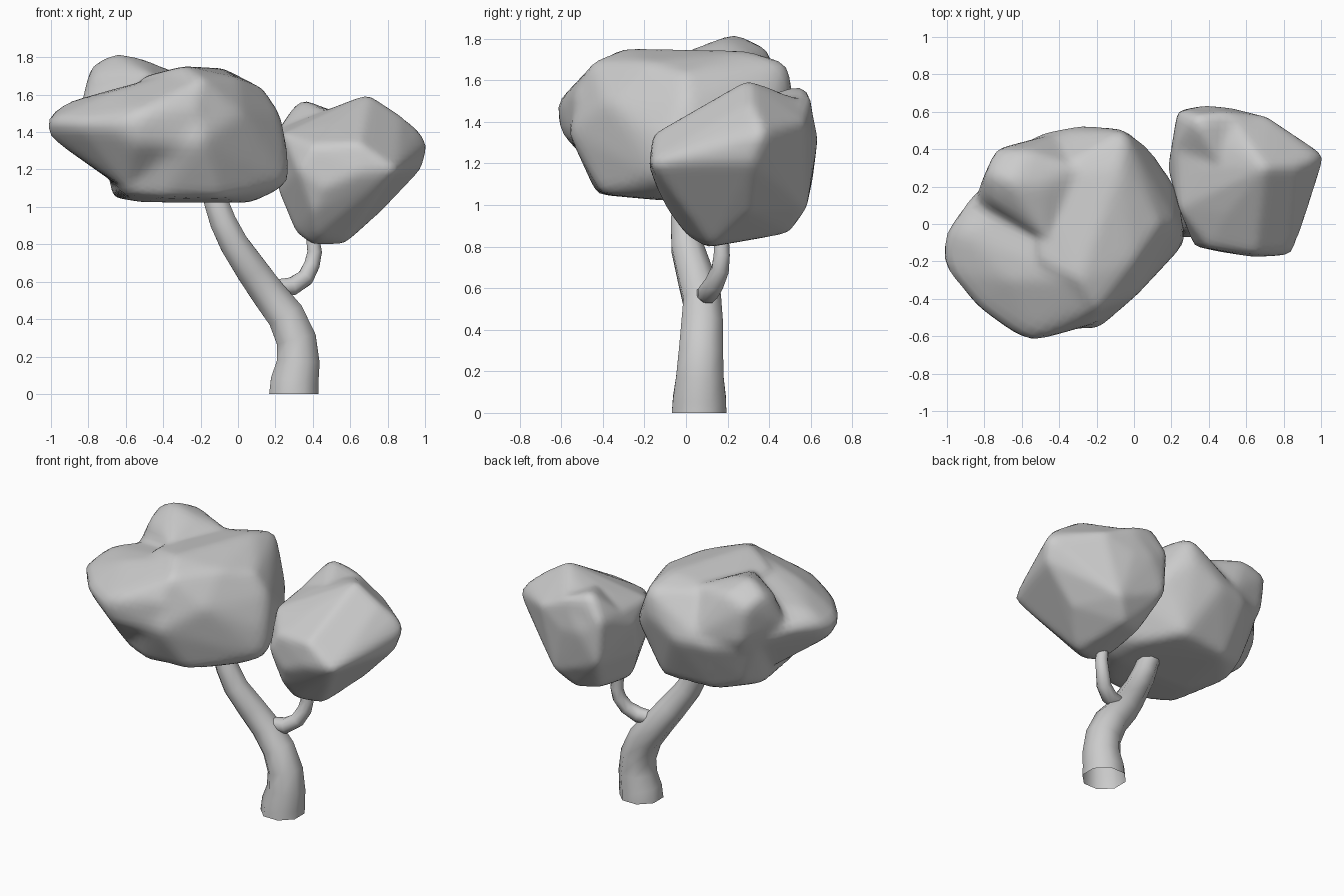
import bpy, bmesh, math
from mathutils import Vector
from mathutils.bvhtree import BVHTree


def finish(bm, name, angle):
    bmesh.ops.recalc_face_normals(bm, faces=bm.faces)
    mesh = bpy.data.meshes.new(name)
    bm.to_mesh(mesh)
    bm.free()
    obj = bpy.data.objects.new(name, mesh)
    bpy.context.collection.objects.link(obj)
    bpy.ops.object.select_all(action='DESELECT')
    obj.select_set(True)
    bpy.context.view_layer.objects.active = obj
    bpy.ops.object.shade_smooth_by_angle(angle=math.radians(angle))


def limb(name, path, sides):
    """Loft open tapered rings along (x, y, z, radius) points."""
    bm = bmesh.new()
    pts = [Vector(p[:3]) for p in path]
    rings = []
    for i, p in enumerate(pts):
        t = pts[min(i + 1, len(pts) - 1)] - pts[max(i - 1, 0)]
        if p.z == 0:
            t = Vector((0, 0, 1))
        t.normalize()
        v = (Vector((0, 1, 0)) - t * t.y).normalized()
        u = v.cross(t)
        ring = []
        for k in range(sides):
            a = math.tau * (k + 0.5) / sides
            ring.append(bm.verts.new(p + (u * math.cos(a) + v * math.sin(a)) * path[i][3]))
        rings.append(ring)
    for a, b in zip(rings, rings[1:]):
        for k in range(sides):
            n = (k + 1) % sides
            bm.faces.new((a[k], a[n], b[n], b[k]))
    finish(bm, name, 50)


def foliage(name, center, lobes):
    """Wrap a ball around the outside of several convex lobes."""
    center = Vector(center)
    trees = []
    for pts in lobes:
        hull = bmesh.new()
        for p in pts:
            hull.verts.new(p)
        bmesh.ops.convex_hull(hull, input=hull.verts)
        trees.append(BVHTree.FromBMesh(hull))
        hull.free()
    bm = bmesh.new()
    bmesh.ops.create_icosphere(bm, subdivisions=5, radius=1)
    for v in bm.verts:
        d = v.co.normalized()
        hits = [t.ray_cast(center + d * 3, -d, 3)[3] for t in trees]
        v.co = center + d * (3 - min(h for h in hits if h is not None))
    for _ in range(2):
        bmesh.ops.smooth_vert(bm, verts=bm.verts, factor=0.4,
                              use_axis_x=True, use_axis_y=True, use_axis_z=True)
    finish(bm, name, 60)


# Trunk and side branch
limb("trunk", [(.298, .063, 0, .142), (.303, .065, .07, .138), (.322, .067, .17, .124),
               (.312, .072, .29, .115), (.255, .078, .42, .108), (.16, .078, .54, .098),
               (.075, .045, .66, .092), (-.02, .005, .8, .082), (-.08, -.002, .92, .076),
               (-.115, 0, 1.02, .07), (-.14, .01, 1.1, .065)], 8)
limb("side_branch", [(.2, .09, .57, .045), (.29, .105, .575, .052), (.36, .135, .62, .048),
                     (.395, .165, .69, .045), (.41, .172, .76, .042), (.40, .172, .83, .038),
                     (.4, .18, .88, .035)], 8)

# Large crown: main mass, left lobe, rear top knob
main = [(-.2, -.57, 1.35), (-.4, -.55, 1.35), (.02, -.38, 1.5), (.28, -.1, 1.12), (.27, -.08, 1.3),
        (.23, 0, 1.5), (.23, .2, 1.3), (.09, .4, 1.4), (-.06, .51, 1.52), (-.28, .53, 1.4),
        (-.5, .49, 1.4), (-.64, .41, 1.4), (-.75, .28, 1.4), (.07, -.1, 1.02), (.06, .15, 1.03),
        (-.52, -.1, 1.025), (-.67, .1, 1.05), (-.4, -.43, 1.05), (-.1, -.4, 1.05),
        (-.45, .34, 1.04), (-.1, .38, 1.05), (-.62, -.35, 1.07), (-.64, .27, 1.1),
        (-.29, -.3, 1.755), (-.2, -.46, 1.69), (-.08, .3, 1.745), (.14, 0, 1.63),
        (-.05, .49, 1.69), (-.5, -.2, 1.7), (-.5, .25, 1.68), (0, -.2, 1.69)]
left = [(-1.02, -.04, 1.48), (-1.02, -.26, 1.46), (-1.02, -.15, 1.38), (-.87, -.44, 1.45),
        (-.7, -.56, 1.45), (-.55, -.63, 1.5), (-.55, -.61, 1.35), (-.92, -.05, 1.56),
        (-.66, -.3, 1.62), (-.76, -.2, 1.2), (-.9, .12, 1.5), (-.58, .1, 1.07), (-.6, -.37, 1.1),
        (-.2, -.53, 1.54), (-.2, -.53, 1.3), (-.3, -.3, 1.73), (-.2, -.45, 1.68),
        (-.45, .2, 1.65), (-.74, .28, 1.4)]
knob = [(-.66, .23, 1.83), (-.79, .27, 1.76), (-.74, .4, 1.7), (-.77, .12, 1.7), (-.58, .39, 1.76),
        (-.5, .2, 1.79), (-.44, .25, 1.74), (-.6, .06, 1.75), (-.82, .22, 1.58),
        (-.7, .41, 1.45), (-.4, .49, 1.45), (-.45, -.1, 1.7), (-.3, .3, 1.71),
        (-.86, .1, 1.48), (-.6, .2, 1.1)]
foliage("large_crown", (-.38, 0, 1.38), [main, left, knob])

# Small crown: main mass and rear corner peak
small = [(.26, .61, 1.3), (.38, .635, 1.32), (.52, .62, 1.3), (.72, .57, 1.4), (1.02, .37, 1.34),
         (.99, .32, 1.21), (.97, .35, 1.41), (.89, 0, 1.26), (.85, -.17, 1.2), (.65, -.18, 1.18),
         (.65, -.16, 1.34), (.32, -.12, 1.2), (.4, -.13, 1.33), (.24, .08, 1.39), (.18, .3, 1.3),
         (.22, .2, 1.08), (.57, .12, .8), (.4, .1, .795), (.31, .15, .86), (.42, 0, .85),
         (.4, -.08, .96), (.46, -.15, 1.1), (.5, .5, .865), (.34, .45, .88), (.6, .58, .98),
         (.76, .3, .97), (.7, .3, 1.605), (.87, .3, 1.49), (.5, .06, 1.45), (.38, .3, 1.48),
         (.25, .61, 1.12), (.23, .6, 1.42), (.22, .4, 1.42), (.5, .6, 1.49)]
peak = [(.33, .57, 1.59), (.23, .61, 1.42), (.22, .4, 1.42), (.5, .6, 1.52), (.26, .61, 1.12),
        (.25, .3, 1.1), (.42, .4, 1.54), (.7, .57, 1.42), (.5, .25, 1.49), (.55, .55, .98)]
foliage("small_crown", (.55, .25, 1.2), [small, peak])
